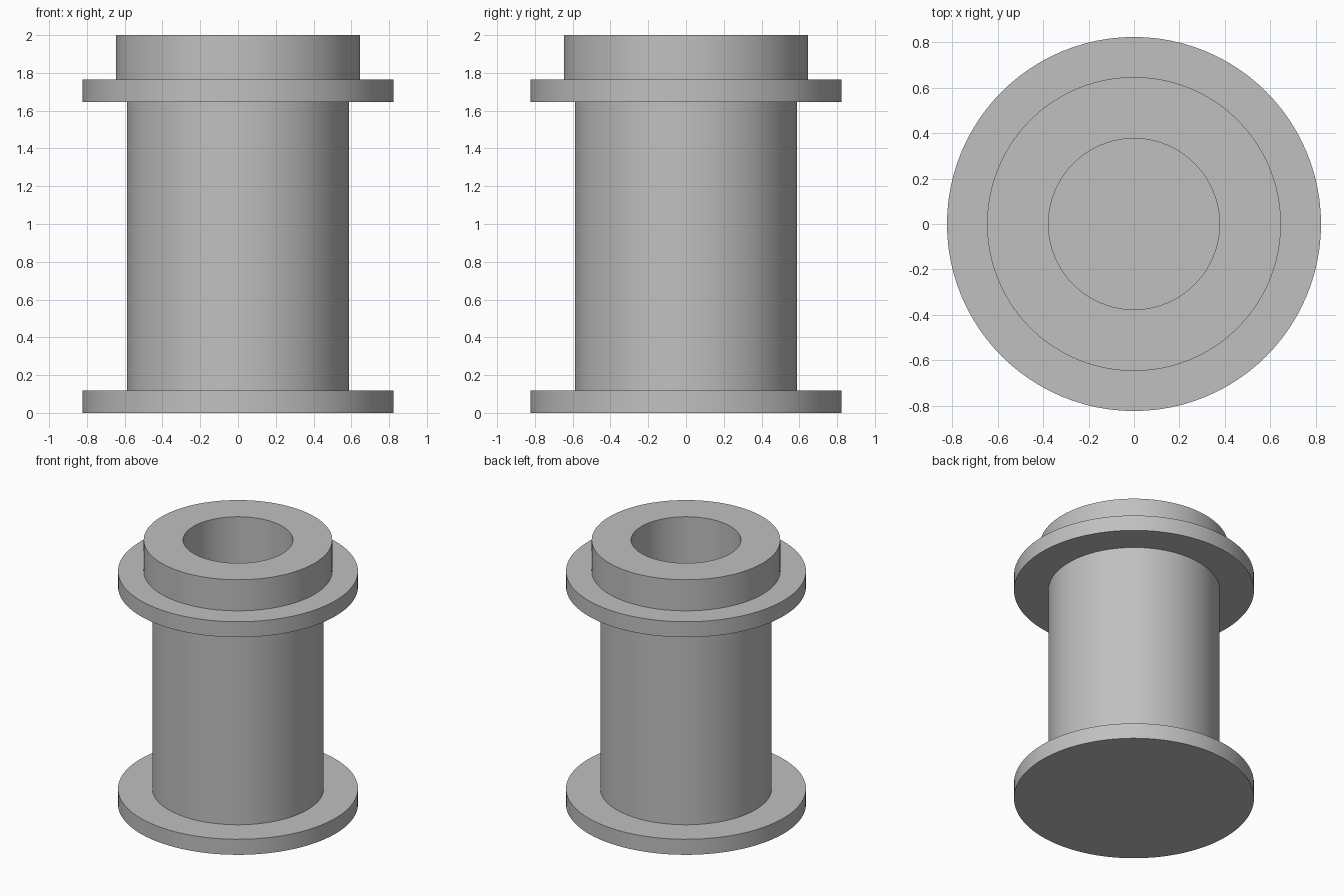
import bpy, bmesh, math

cube = bpy.data.objects.get("Cube")
if cube:
    bpy.data.objects.remove(cube, do_unlink=True)

UNIT = 2 / 17      # one module of the part's proportions
SIDES = 96

# Single plain grey
grey = bpy.data.materials.new("plain_grey")
grey.use_nodes = True
colour = (0.53, 0.53, 0.53, 1)
grey.diffuse_color = colour
grey.node_tree.nodes["Principled BSDF"].inputs["Base Color"].default_value = colour


def lathe(name, profile):
    """Revolve (radius, height) points around z; close both ends with caps."""
    bm = bmesh.new()
    rings = []
    for r, z in profile:
        rings.append([bm.verts.new((r * UNIT * math.cos(math.tau * i / SIDES),
                                    r * UNIT * math.sin(math.tau * i / SIDES),
                                    z * UNIT)) for i in range(SIDES)])
    for low, high in zip(rings, rings[1:]):
        for i in range(SIDES):
            j = (i + 1) % SIDES
            bm.faces.new((low[i], low[j], high[j], high[i]))
    bm.faces.new(rings[0][::-1])
    bm.faces.new(rings[-1])
    bmesh.ops.recalc_face_normals(bm, faces=bm.faces)
    mesh = bpy.data.meshes.new(name)
    bm.to_mesh(mesh)
    bm.free()
    mesh.materials.append(grey)
    obj = bpy.data.objects.new(name, mesh)
    bpy.context.collection.objects.link(obj)
    bpy.ops.object.select_all(action='DESELECT')
    obj.select_set(True)
    bpy.context.view_layer.objects.active = obj
    bpy.ops.object.shade_smooth_by_angle(angle=math.radians(30))
    return obj


# Flanged sleeve: base flange, barrel, upper flange, collar, blind bore
lathe("flanged_sleeve", [
    (7, 0), (7, 1),          # base flange
    (5, 1), (5, 14),         # barrel
    (7, 14), (7, 15),        # upper flange
    (5.5, 15), (5.5, 17),    # collar
    (3.2, 17), (3.2, 1),     # bore down to its floor
])
